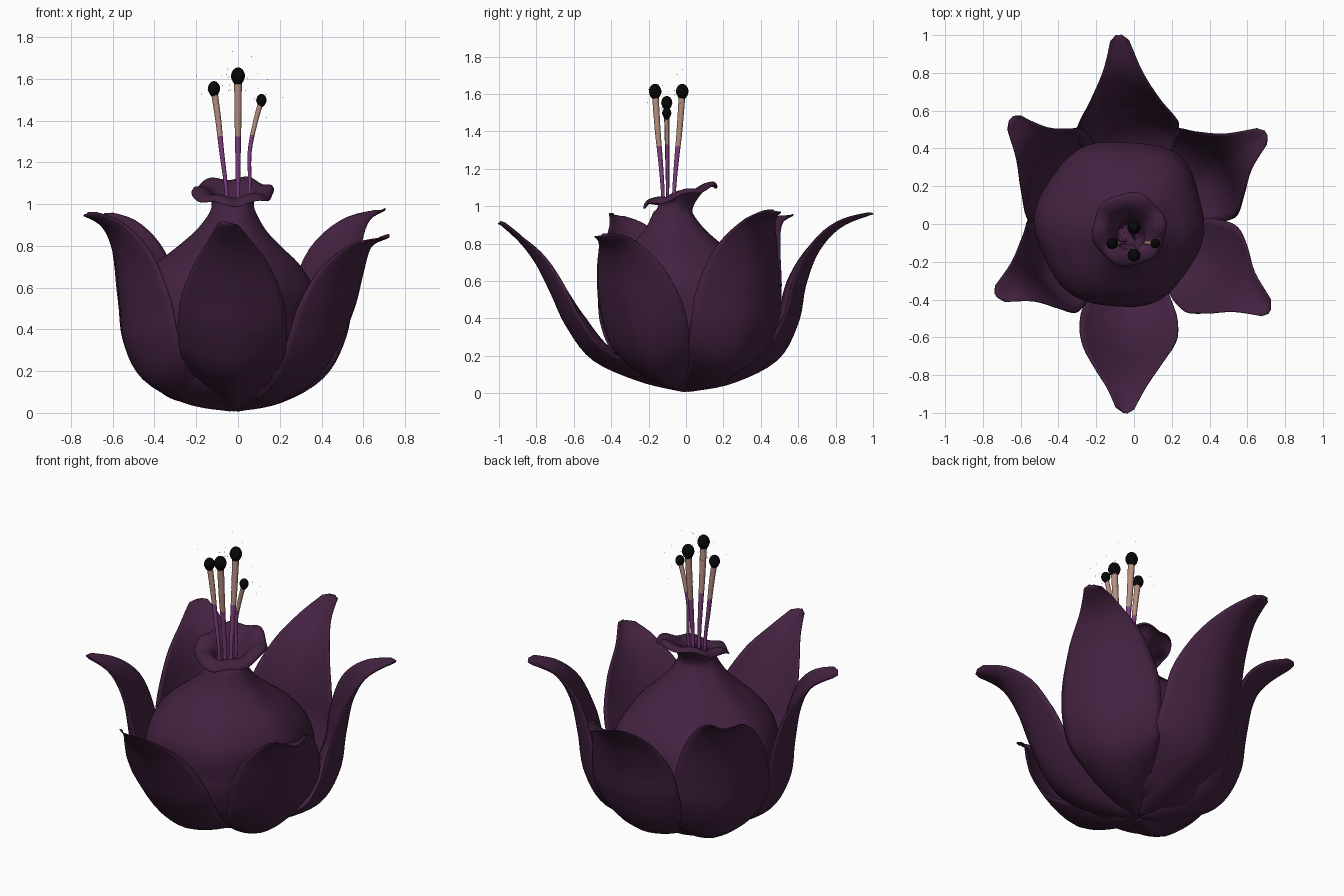
import bpy, bmesh, math, random
from mathutils import Vector

if "Cube" in bpy.data.objects:
    bpy.data.objects.remove(bpy.data.objects["Cube"])

random.seed(4)

def material(name, rgb):
    m = bpy.data.materials.new(name)
    m.diffuse_color = (*rgb, 1)
    m.use_nodes = True
    m.node_tree.nodes["Principled BSDF"].inputs["Base Color"].default_value = m.diffuse_color
    return m

PURPLE = material("dark purple", (0.056, 0.016, 0.052))
VIOLET = material("filament violet", (0.22, 0.05, 0.22))
TAN = material("filament tan", (0.48, 0.28, 0.22))
BLACK = material("anther black", (0.002, 0.002, 0.002))

def spline(pts, t):
    """Catmull-Rom through tuples, t in 0..1"""
    n = len(pts) - 1
    i = min(int(t * n), n - 1)
    f = t * n - i
    p0, p1, p2, p3 = (pts[max(0, min(n, k))] for k in (i - 1, i, i + 1, i + 2))
    return [0.5 * (2 * b + (c - a) * f + (2 * a - 5 * b + 4 * c - d) * f * f
                   + (3 * b - a - 3 * c + d) * f ** 3)
            for a, b, c, d in zip(p0, p1, p2, p3)]

def grid_mesh(name, rows, mats, closed=False, cap=False, rule=None):
    n = len(rows[0])
    verts = [p for r in rows for p in r]
    faces = []
    for i in range(len(rows) - 1):
        for j in range(n if closed else n - 1):
            k = (j + 1) % n
            faces.append((i * n + j, i * n + k, (i + 1) * n + k, (i + 1) * n + j))
    if cap:
        faces.append(tuple(reversed(range(n))))
    me = bpy.data.meshes.new(name)
    me.from_pydata(verts, [], faces)
    ob = bpy.data.objects.new(name, me)
    bpy.context.collection.objects.link(ob)
    for m in mats:
        me.materials.append(m)
    for p in me.polygons:
        p.use_smooth = True
        if rule:
            p.material_index = rule(p.center)
    return ob

# ---- petals: (radius, height, half width) stations from base to tip
FRONT = [(.02, .01, .04), (.25, .065, .15), (.5, .18, .24), (.64, .36, .26),
         (.72, .53, .24), (.80, .69, .175), (.89, .81, .10), (1.0, .91, .04)]
BACK = [(.02, .01, .04), (.25, .055, .15), (.49, .18, .25), (.60, .38, .27),
        (.64, .58, .25), (.71, .76, .18), (.83, .89, .10), (1.0, .96, .04)]
SIDE = [(.02, .01, .04), (.25, .045, .15), (.46, .15, .24), (.56, .33, .275),
        (.59, .54, .27), (.63, .75, .205), (.71, .89, .11), (.85, .96, .04)]
STEEP = [(.02, .01, .04), (.25, .06, .14), (.41, .17, .22), (.51, .33, .255),
         (.58, .54, .26), (.64, .75, .205), (.72, .90, .11), (.85, .96, .04)]
CX = -0.02

def petal(name, tip, stations, seed, lean=0):
    d0 = Vector((tip[0] - CX, tip[1], 0))
    rs, zs = d0.length / stations[-1][0], tip[2] / stations[-1][1]
    a0 = math.atan2(d0.y, d0.x)
    rows, N, M = [], 32, 16
    for i in range(N + 1):
        t = i / N
        # lower part may point a little away from the tip direction
        a = a0 + math.radians(lean) * min(1, 2 * (1 - t))
        d, side = Vector((math.cos(a), math.sin(a), 0)), Vector((-math.sin(a), math.cos(a), 0))
        r, z, w = spline(stations, t)
        ra, za, _ = spline(stations, max(0, t - .01))
        rb, zb, _ = spline(stations, min(1, t + .01))
        inward = (d * -(zb - za) + Vector((0, 0, rb - ra))).normalized()
        if i == N:
            w = 0.015
        row = []
        for j in range(M + 1):
            s = 2 * j / M - 1
            cup = w * (0.40 * s * s + 0.08 * abs(s)) * (1 - 0.5 * t)
            cup += 0.010 * math.sin(9 * t + seed * 2 + 1.5 * s) * s * s
            rr = r * (1 + (rs - 1) * t)
            row.append(Vector((CX, 0, z * zs)) + d * rr + side * (w * s) + inward * cup)
        rows.append(row)
    ob = grid_mesh(name, rows, [PURPLE])
    mod = ob.modifiers.new("thickness", 'SOLIDIFY')
    mod.thickness = 0.006
    mod.offset = 0

petal("petal_front", (-.05, -1.0, .91), FRONT, 0, 1)
petal("petal_back", (-.08, 1.0, .96), BACK, 1, -2)
petal("petal_right_front", (.72, -.46, .84), STEEP, 2, 3)
petal("petal_right_back", (.70, .48, .97), SIDE, 3)
petal("petal_left_back", (-.65, .56, .95), SIDE, 4, 8)
petal("petal_left_front", (-.73, -.38, .95), SIDE, 5)

# ---- bulb with neck, flared wavy lip and throat: (radius, height)
BULB = [(.05, .03), (.24, .07), (.37, .19), (.43, .34), (.44, .47), (.415, .6),
        (.34, .71), (.24, .80), (.16, .88), (.105, .97), (.105, 1.02), (.135, 1.06),
        (.175, 1.065), (.196, 1.05), (.18, 1.075), (.13, 1.072), (.092, 1.03), (.075, .95), (.05, .86)]
rows, N, M = [], 108, 72
for i in range(N + 1):
    r, z = spline(BULB, i / N)
    lip = max(0, min(1, (z - .97) / .08))
    up = max(0, min(1, (z - .45) / .5))
    cx, cy = -.08 + .055 * up, -.07 * up + .04 * lip
    row = []
    for j in range(M):
        a = 2 * math.pi * j / M
        b = a - math.radians(42)
        b = math.atan2(math.sin(b), math.cos(b))
        bulge = .09 * math.exp(-(b / .4) ** 2) * (1 - up)
        lobes = 1 + (.02 * math.cos(6 * a + .5) + bulge) * (1 - lip) + .03 * math.sin(6 * a) * lip
        x, y = r * lobes * math.cos(a), r * lobes * math.sin(a)
        wave = lip * (.28 * y + .010 * math.sin(6 * a + 1) * r / .19)
        row.append((cx + x, cy + y, z + wave))
    rows.append(row)
grid_mesh("bulb", rows, [PURPLE], closed=True, cap=True)

# ---- stamens: two-coloured filament plus black head
def ellipsoid(name, spots):
    bm = bmesh.new()
    for c, rx, rz, sub in spots:
        res = bmesh.ops.create_icosphere(bm, subdivisions=sub, radius=1)
        for v in res["verts"]:
            k = 1 - .25 * max(0, -v.co.z)
            v.co = Vector((v.co.x * rx * k, v.co.y * rx * k, v.co.z * rz)) + Vector(c)
    me = bpy.data.meshes.new(name)
    bm.to_mesh(me)
    bm.free()
    me.materials.append(BLACK)
    for p in me.polygons:
        p.use_smooth = True
    bpy.context.collection.objects.link(bpy.data.objects.new(name, me))

STAMENS = [("front", (0, -.165, 1.61), .034), ("back", (0, -.02, 1.61), .034),
           ("left", (-.115, -.103, 1.55), .030), ("right", (.112, -.103, 1.495), .025)]
specks = []
for label, tip, rad in STAMENS:
    ax, ay = tip[0], tip[1] + .095
    # filaments rise steeply, then bow outward
    path = [(ax * .4, -.095 + ay * .3, .86), (ax * .5, -.095 + ay * .42, 1.08),
            (ax * (.68 if ax < 0 else .5), -.095 + ay * .6, 1.25),
            (ax * (.82 if ax < 0 else .76), -.095 + ay * .8, 1.40), tip]
    rows = []
    for i in range(25):
        t = i / 24
        x, y, z = spline(path, t)
        r = (.007 + .011 * t) * rad / .032
        rows.append([(x + r * math.cos(k * math.pi / 5), y + r * math.sin(k * math.pi / 5), z)
                     for k in range(10)])
    grid_mesh("filament_" + label, rows, [VIOLET, TAN], closed=True, cap=True,
              rule=lambda c: 1 if c.z > 1.33 else 0)
    ellipsoid("anther_" + label, [(tip, rad, rad * 1.3, 3)])
    for _ in range(8):
        off = Vector((random.gauss(0, .06), random.gauss(0, .04), random.gauss(.01, .06)))
        specks.append((Vector(tip) + off, .002, .002, 1))

# ---- loose pollen around the heads
ellipsoid("pollen", specks)
